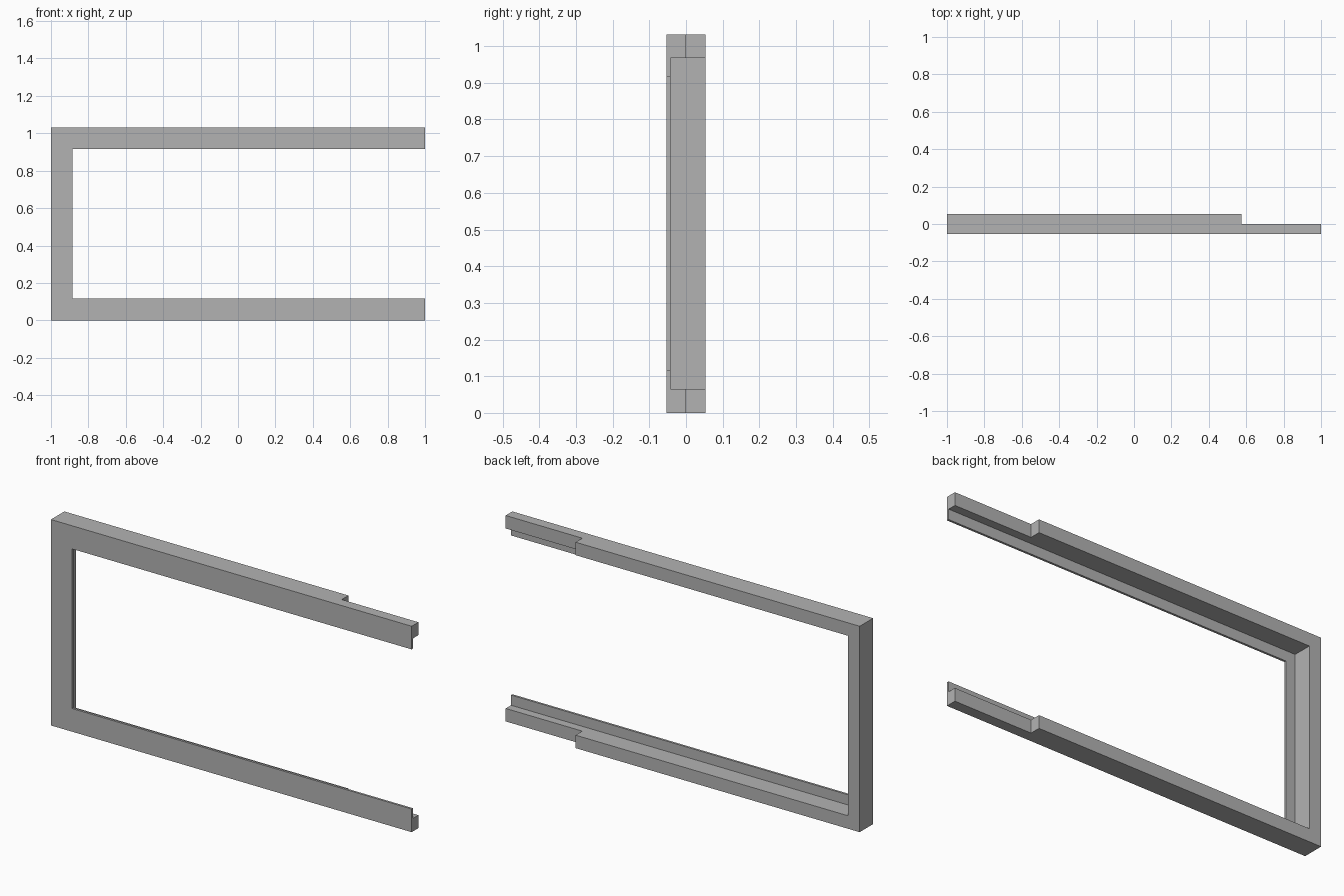
import bpy
import bmesh

cube = bpy.data.objects.get("Cube")
if cube:
    bpy.data.objects.remove(cube, do_unlink=True)

HEIGHT = 1.032
FRONT, LIP_BACK, BACK = -0.053, -0.042, 0.053
RIM, LIP = 0.065, 0.116      # width of the deep rim and of the thin front lip
STEP_X = 0.575               # the rim is half as deep beyond here

grey = bpy.data.materials.new("grey")
grey.use_nodes = True
grey.diffuse_color = (0.45, 0.45, 0.45, 1)
grey.node_tree.nodes["Principled BSDF"].inputs["Base Color"].default_value = grey.diffuse_color


def add_object(name, bm):
    bmesh.ops.recalc_face_normals(bm, faces=bm.faces)
    mesh = bpy.data.meshes.new(name)
    bm.to_mesh(mesh)
    bm.free()
    mesh.materials.append(grey)
    obj = bpy.data.objects.new(name, mesh)
    bpy.context.collection.objects.link(obj)
    return obj


# Open frame: an L-shaped section swept around three sides with mitred corners
section = [(0, FRONT), (LIP, FRONT), (LIP, LIP_BACK), (RIM, LIP_BACK), (RIM, BACK), (0, BACK)]
# Each station is a corner of the path and the inward direction there
path = [((1, 0), (0, 1)), ((-1, 0), (1, 1)),
        ((-1, HEIGHT), (1, -1)), ((1, HEIGHT), (0, -1))]
bm = bmesh.new()
rings = [[bm.verts.new((x + dx * inset, y, z + dz * inset)) for inset, y in section]
         for (x, z), (dx, dz) in path]
for a, b in zip(rings, rings[1:]):
    for i in range(len(section)):
        j = (i + 1) % len(section)
        bm.faces.new((a[i], a[j], b[j], b[i]))
bm.faces.new(rings[0])
bm.faces.new(rings[-1])
frame = add_object("open_frame", bm)

# Cutter that halves the rim depth at the open ends
bm = bmesh.new()
bmesh.ops.create_cube(bm, size=1)
for v in bm.verts:
    v.co.x = STEP_X if v.co.x < 0 else 1.2
    v.co.y = 0 if v.co.y < 0 else 0.2
    v.co.z = -0.2 if v.co.z < 0 else HEIGHT + 0.2
cutter = add_object("step_cutter", bm)
cutter.hide_render = True

cut = frame.modifiers.new("step_cut", 'BOOLEAN')
cut.operation = 'DIFFERENCE'
cut.solver = 'EXACT'
cut.object = cutter
bpy.context.view_layer.objects.active = frame
bpy.ops.object.modifier_apply(modifier=cut.name)
bpy.data.objects.remove(cutter, do_unlink=True)
